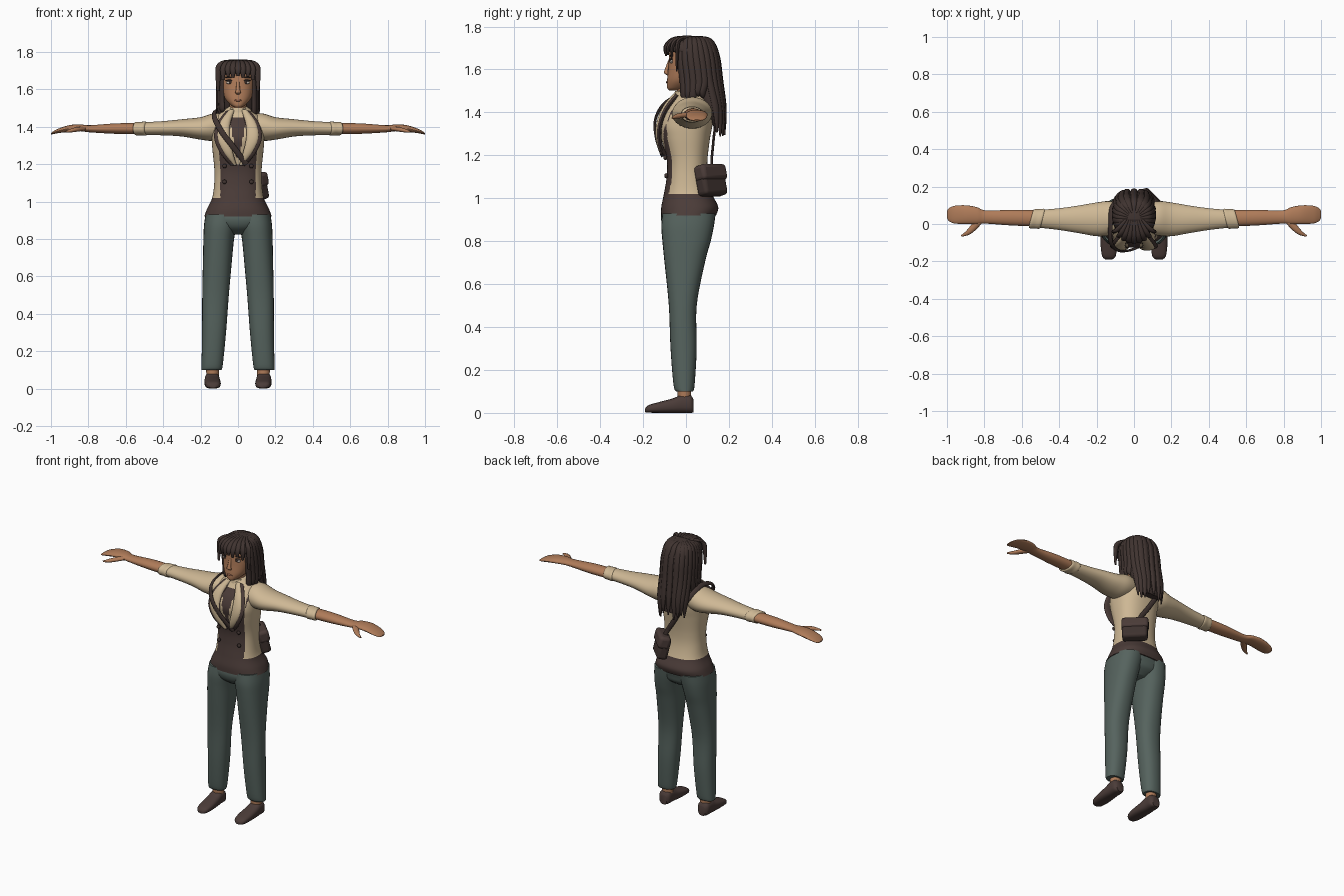
import bpy, bmesh, math, random
from mathutils import Vector, Matrix

random.seed(4)


def material(name, rgb):
    m = bpy.data.materials.new(name)
    m.diffuse_color = (*rgb, 1)
    return m


SKIN = material("skin", (0.43, 0.20, 0.10))
HAIR = material("dark_hair", (0.050, 0.033, 0.029))
BROWN = material("brown_cloth", (0.070, 0.045, 0.040))
CREAM = material("cream_cloth", (0.62, 0.48, 0.30))
PANTS = material("grey_green_cloth", (0.092, 0.125, 0.112))
LIPS = material("lips", (0.30, 0.12, 0.07))
WHITE = material("eye_white", (0.55, 0.48, 0.42))
X, Y, Z = Vector((1, 0, 0)), Vector((0, 1, 0)), Vector((0, 0, 1))


def spline(rows, k):
    """Smooth curve through rows of numbers."""
    out = []
    for i in range(len(rows) - 1):
        a, b, c, d = (rows[max(0, min(len(rows) - 1, i + j))] for j in (-1, 0, 1, 2))
        for s in range(k):
            t = s / k
            out.append([q + 0.5 * t * (r - p + t * (2 * p - 5 * q + 4 * r - u + t * (3 * (q - r) + u - p)))
                        for p, q, r, u in zip(a, b, c, d)])
    return out + [list(rows[-1])]


def sweep(bm, rows, side, up=None, n=20, k=5, p=2.0):
    """Skin oval sections along rows of (x, y, z, half side, half up)."""
    path, rings = spline(rows, k), []
    for i, r in enumerate(path):
        v = up
        if v is None:
            t = Vector(path[min(i + 1, len(path) - 1)][:3]) - Vector(path[max(i - 1, 0)][:3])
            v = t.cross(side).normalized()
        ring = []
        for j in range(n):
            a = 2 * math.pi * j / n
            c, s = (math.copysign(abs(f) ** (2 / p), f) for f in (math.cos(a), math.sin(a)))
            ring.append(bm.verts.new(Vector(r[:3]) + side * (r[3] * c) + v * (r[4] * s)))
        rings.append(ring)
    for lo, hi in zip(rings, rings[1:]):
        for j in range(n):
            bm.faces.new((lo[j], lo[(j + 1) % n], hi[(j + 1) % n], hi[j]))
    bm.faces.new(rings[0])
    bm.faces.new(rings[-1])


def finish(name, bm, mats, mirror=False, rule=None):
    bmesh.ops.recalc_face_normals(bm, faces=bm.faces)
    if rule:
        for f in bm.faces:
            f.material_index = rule(f.calc_center_median())
    me = bpy.data.meshes.new(name)
    bm.to_mesh(me)
    bm.free()
    for m in mats:
        me.materials.append(m)
    ob = bpy.data.objects.new(name, me)
    bpy.context.collection.objects.link(ob)
    if mirror:
        ob.modifiers.new("mirror", 'MIRROR').use_mirror_merge = False
    return ob


def part(name, mat, rows, side, up=None, mirror=False, **kw):
    bm = bmesh.new()
    sweep(bm, rows, side, up, **kw)
    return finish(name, bm, [mat], mirror)


def blob(name, mat, loc, size, mirror=False):
    bm = bmesh.new()
    bmesh.ops.create_uvsphere(bm, u_segments=14, v_segments=8, radius=1,
                              matrix=Matrix.Translation(loc) @ Matrix.Diagonal((*size, 1)))
    return finish(name, bm, [mat], mirror)


def upright(rows):
    """Rows of (z, half width, front y, back y) to centred sections."""
    return [(0, (f + b) / 2, z, w, (b - f) / 2) for z, w, f, b in rows]


# Torso: brown waist and vest front, cream shirt elsewhere
def torso_colour(c):
    x, z = abs(c.x), c.z
    if z < 1.02:
        return 0
    if c.y > -0.02 or z > 1.45:
        return 1
    if z < 1.2:
        return 0 if x < 0.095 else 1
    u = (z - 1.2) / 0.24
    outer = 0.03 + 0.08 * min(1, u * 1.6)
    if x < 0.045 * u:
        return 0
    return 0 if outer < x < 0.095 + 0.028 * u else 1


bm = bmesh.new()
sweep(bm, upright([(0.92, 0.180, -0.116, 0.140), (0.96, 0.166, -0.115, 0.150), (1.02, 0.138, -0.103, 0.122),
                   (1.10, 0.127, -0.090, 0.102), (1.18, 0.127, -0.090, 0.100), (1.28, 0.137, -0.115, 0.112),
                   (1.34, 0.141, -0.126, 0.123), (1.40, 0.140, -0.105, 0.127), (1.45, 0.120, -0.070, 0.120),
                   (1.49, 0.072, -0.045, 0.085), (1.51, 0.045, -0.030, 0.060)]), X, Y, n=112, k=11, p=2.4)
finish("torso", bm, [BROWN, CREAM], rule=torso_colour)

# Lapels with a dark edge behind, collar and buttons
lapel = [(0.035, -0.045, 1.485, 0.016), (0.070, -0.098, 1.42, 0.027), (0.078, -0.128, 1.34, 0.032),
         (0.052, -0.126, 1.26, 0.024), (0.018, -0.100, 1.20, 0.008)]
part("lapels", CREAM, [(*r, 0.012) for r in lapel], X, mirror=True, n=14)
part("vest_edges", BROWN, [(x + 0.007, y + 0.005, z - 0.004, w + 0.010, 0.011) for x, y, z, w in lapel],
     X, mirror=True, n=14)
part("collar", CREAM, [(0, 0.012, 1.42, 0.074, 0.072), (0, 0.006, 1.465, 0.060, 0.062),
                       (0, 0.002, 1.50, 0.052, 0.052)], X, Y, n=28)
for i, (z, y) in enumerate([(1.27, -0.125), (1.19, -0.097), (1.105, -0.092)]):
    blob(f"buttons_{i}", HAIR, (0.072, y, z), (0.012, 0.009, 0.012), True)

# Trousers
part("hips", PANTS, upright([(0.825, 0.045, -0.055, 0.070), (0.86, 0.125, -0.100, 0.115),
                             (0.90, 0.173, -0.116, 0.128), (0.94, 0.172, -0.112, 0.138)]), X, Y, n=40, p=2.4)
legs = [(0.10, 0.142, 0.054, -0.046, 0.032), (0.13, 0.138, 0.057, -0.058, 0.040), (0.30, 0.128, 0.064, -0.072, 0.050),
        (0.50, 0.120, 0.071, -0.080, 0.050), (0.70, 0.109, 0.078, -0.100, 0.088), (0.80, 0.103, 0.082, -0.110, 0.115),
        (0.87, 0.095, 0.087, -0.115, 0.130), (0.93, 0.086, 0.088, -0.110, 0.138)]
part("trouser_legs", PANTS, [(x, (f + b) / 2, z, w, (b - f) / 2) for z, x, w, f, b in legs],
     X, Y, mirror=True, n=28, p=2.3)

# Ankles and shoes
part("ankles", SKIN, [(0.136, -0.006, 0.04, 0.032, 0.032), (0.136, -0.008, 0.12, 0.035, 0.031)],
     X, Y, mirror=True)
part("shoes", BROWN, [(0.134, -0.190, 0.012, 0.018, 0.009), (0.134, -0.172, 0.019, 0.036, 0.018),
                      (0.135, -0.120, 0.026, 0.043, 0.026), (0.137, -0.060, 0.034, 0.042, 0.034),
                      (0.138, -0.020, 0.042, 0.040, 0.042), (0.138, 0.020, 0.041, 0.038, 0.041),
                      (0.138, 0.036, 0.032, 0.024, 0.030)], X, Z, mirror=True, n=24, p=2.7)

# Sleeves, cuffs, arms with hands, thumbs
part("sleeves", CREAM, [(0.05, 0.030, 1.405, 0.075, 0.060), (0.13, 0.030, 1.398, 0.092, 0.073),
                        (0.20, 0.025, 1.391, 0.090, 0.060), (0.30, 0.025, 1.394, 0.073, 0.046),
                        (0.40, 0.026, 1.392, 0.058, 0.038), (0.52, 0.028, 1.390, 0.046, 0.033)],
     Y, Z, mirror=True, n=28)
part("cuffs", CREAM, [(0.485, 0.028, 1.390, 0.046, 0.031), (0.495, 0.028, 1.390, 0.055, 0.038),
                      (0.52, 0.028, 1.390, 0.053, 0.036), (0.545, 0.028, 1.390, 0.052, 0.036),
                      (0.552, 0.028, 1.390, 0.042, 0.028)], (Y - X * 0.25).normalized(), Z, mirror=True, n=28)
part("arms", SKIN, [(0.50, 0.030, 1.390, 0.043, 0.030), (0.65, 0.034, 1.390, 0.042, 0.028),
                    (0.79, 0.037, 1.389, 0.035, 0.019), (0.84, 0.045, 1.394, 0.045, 0.018),
                    (0.90, 0.050, 1.391, 0.050, 0.018), (0.96, 0.050, 1.378, 0.047, 0.012),
                    (0.99, 0.050, 1.367, 0.034, 0.007), (1.00, 0.050, 1.363, 0.018, 0.003)],
     Y, Z, mirror=True, n=24)
part("thumbs", SKIN, [(0.825, 0.020, 1.390, 0.020, 0.012), (0.860, -0.020, 1.386, 0.018, 0.012),
                      (0.890, -0.048, 1.380, 0.013, 0.010), (0.922, -0.064, 1.373, 0.005, 0.004)],
     Vector((0.7, 0.7, 0)), mirror=True, n=14)

# Head, neck and face
part("neck", SKIN, [(0, 0.005, 1.45, 0.048, 0.046), (0, 0.0, 1.57, 0.043, 0.045)], X, Y)
part("head", SKIN, upright([(1.503, 0.016, -0.080, -0.035), (1.515, 0.038, -0.088, 0.010),
                            (1.55, 0.069, -0.088, 0.055), (1.60, 0.085, -0.083, 0.090), (1.65, 0.091, -0.080, 0.110),
                            (1.70, 0.088, -0.073, 0.108), (1.74, 0.055, -0.040, 0.080)]), X, Y, n=36, p=2.2)
part("nose", SKIN, [(0, -0.076, 1.645, 0.007, 0.006), (0, -0.090, 1.600, 0.011, 0.009),
                    (0, -0.091, 1.583, 0.015, 0.011), (0, -0.081, 1.572, 0.008, 0.006)], X, Y, n=14)
blob("mouth", LIPS, (0, -0.087, 1.541), (0.020, 0.006, 0.006))
blob("eye_whites", WHITE, (0.043, -0.067, 1.637), (0.021, 0.008, 0.009), True)
blob("irises", HAIR, (0.042, -0.071, 1.638), (0.009, 0.006, 0.009), True)
blob("eyelashes", HAIR, (0.044, -0.069, 1.647), (0.024, 0.009, 0.005), True)
blob("eyebrows", HAIR, (0.045, -0.067, 1.664), (0.026, 0.009, 0.004), True)

# Hair: inner mass, long locks round the sides and back, fringe
part("hair_mass", HAIR, upright([(1.33, 0.070, 0.130, 0.172), (1.40, 0.096, 0.095, 0.176), (1.46, 0.100, 0.050, 0.172),
                                 (1.52, 0.102, 0.015, 0.167), (1.60, 0.106, -0.015, 0.160),
                                 (1.66, 0.108, -0.030, 0.152), (1.69, 0.106, -0.085, 0.145),
                                 (1.73, 0.088, -0.070, 0.118), (1.75, 0.055, -0.035, 0.085),
                                 (1.757, 0.025, 0.000, 0.050)]), X, Y, n=36, p=2.3)
bm = bmesh.new()
LOCKS = 19
for i in range(LOCKS):
    a = math.radians(-42 + 264 * i / (LOCKS - 1))
    c, s = math.cos(a), math.sin(a)
    cx = math.copysign(abs(c) ** 0.7, c)
    back = s > 0.35
    end = (1.30 if back else 1.45) + random.uniform(-0.02, 0.03)
    yl = 0.098 + 0.080 * s if back else 0.05 + 0.09 * s
    w = random.uniform(0.017, 0.021)
    sweep(bm, [(0.03 * cx, 0.030 + 0.03 * s, 1.750, 0.008, 0.007), (0.083 * cx, 0.036 + 0.080 * s, 1.732, w, 0.011),
               (0.105 * cx, 0.043 + 0.105 * s, 1.66, w, 0.011), (0.107 * cx, 0.056 + 0.106 * s, 1.55, w, 0.012),
               (0.105 * cx, yl, (end + 1.52) / 2, w, 0.012), (0.098 * cx, yl + 0.004, end, 0.004, 0.004)],
          Vector((-s, c, 0)), n=10)
finish("long_locks", bm, [HAIR])
bm = bmesh.new()
for i in range(-4, 5):
    x = i * 0.026
    y = -0.094 + 5 * x * x
    end = (1.672, 1.662, 1.668, 1.650, 1.59)[abs(i)]
    sweep(bm, [(x * 0.4, 0.025, 1.752, 0.010, 0.007), (x * 0.8, y * 0.6, 1.742, 0.016, 0.010),
               (x, y, 1.708, 0.017, 0.010), (x * 1.03, y - 0.003, end, 0.007, 0.004)], X, n=10)
finish("fringe", bm, [HAIR])

# Shoulder strap, from the front waist over one shoulder to the bag
part("bag_strap", HAIR, [(*p, 0.015, 0.006) for p in (
    (0.045, -0.112, 1.20), (-0.02, -0.140, 1.285), (-0.085, -0.142, 1.37), (-0.125, -0.095, 1.445),
    (-0.125, 0.00, 1.482), (-0.118, 0.09, 1.460), (-0.075, 0.135, 1.38), (-0.01, 0.128, 1.27),
    (0.05, 0.120, 1.18), (0.07, 0.125, 1.13))], Vector((0.75, 0, 0.65)), n=12)

# Bag with flap, turned outwards and leaning on the hip
turn = Matrix.Rotation(math.radians(-45), 4, 'Z') @ Matrix.Rotation(math.radians(14), 4, 'X')
for name, mat, off, size in (("bag_body", HAIR, (0, 0, -0.01), (0.15, 0.065, 0.13)),
                             ("bag_flap", BROWN, (0, 0.008, 0.032), (0.16, 0.070, 0.075))):
    bm = bmesh.new()
    bmesh.ops.create_cube(bm, size=1, matrix=Matrix.Translation((0.088, 0.115, 1.085)) @ turn
                          @ Matrix.Translation(off) @ Matrix.Diagonal((*size, 1)))
    bev = finish(name, bm, [mat]).modifiers.new("bevel", 'BEVEL')
    bev.width, bev.segments = 0.018, 3

# Smooth shading with sharp rims kept
for ob in bpy.context.scene.objects:
    ob.select_set(True)
    bpy.context.view_layer.objects.active = ob
bpy.ops.object.shade_smooth_by_angle(angle=math.radians(40))
